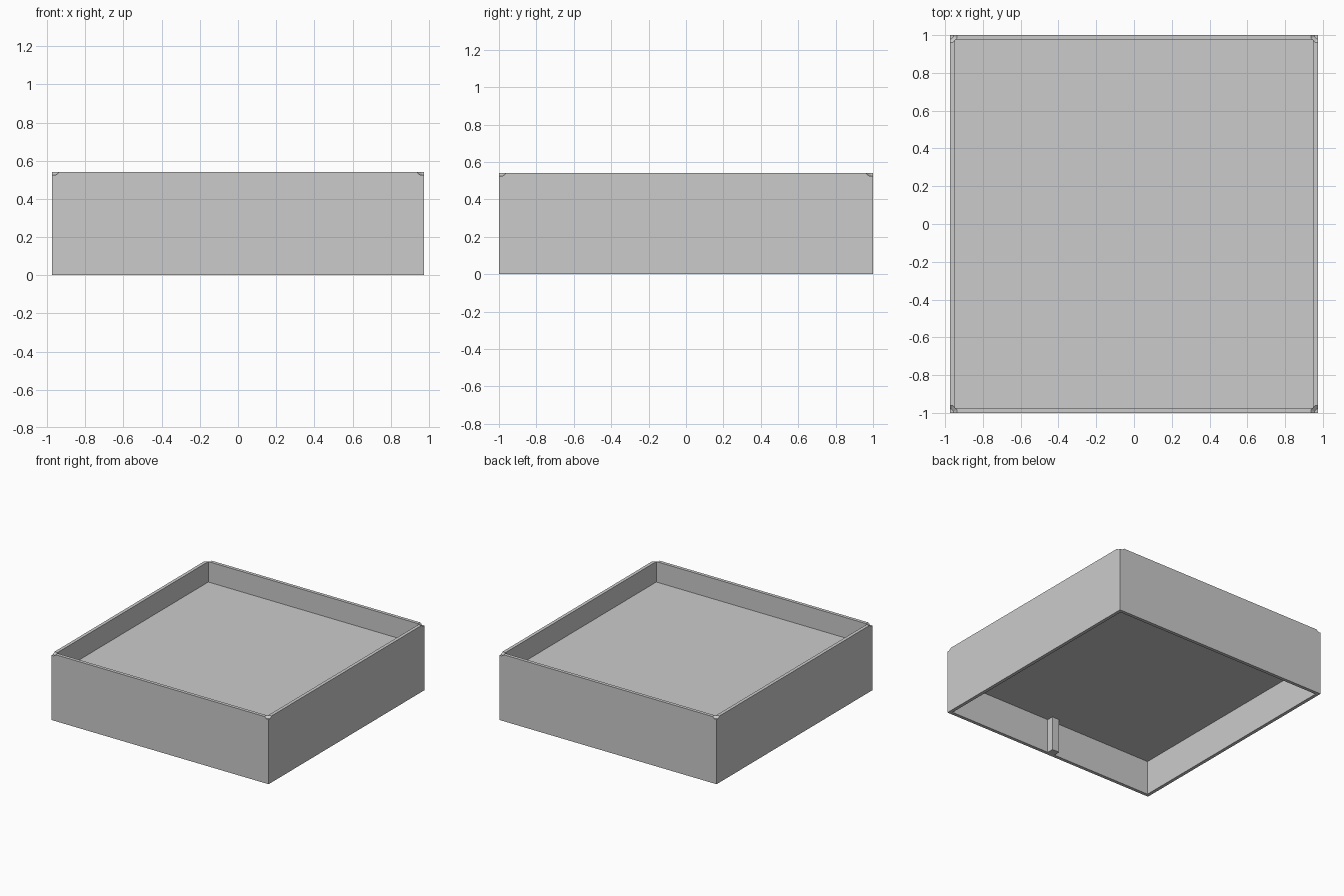
import bpy, math

cube = bpy.data.objects.get("Cube")
if cube:
    bpy.data.objects.remove(cube, do_unlink=True)

WIDTH, LENGTH, HEIGHT, WALL = 1.95, 2.0, 0.54, 0.027
FLOOR_TOP, FLOOR_UNDER = 0.374, 0.28

grey = bpy.data.materials.new("plain grey")
grey.use_nodes = True
colour = (0.6, 0.6, 0.6, 1)
grey.diffuse_color = colour
grey.node_tree.nodes["Principled BSDF"].inputs["Base Color"].default_value = colour


def box(name, size, x, y, low, high):
    bpy.ops.mesh.primitive_cube_add(size=1, location=(x, y, (low + high) / 2))
    ob = bpy.context.object
    ob.name = name
    ob.scale = (size[0], size[1], high - low)
    bpy.ops.object.transform_apply(location=True, rotation=False, scale=True)
    ob.data.materials.append(grey)
    return ob


def cut(target, cutter):
    mod = target.modifiers.new("cut", 'BOOLEAN')
    mod.operation = 'DIFFERENCE'
    mod.solver = 'EXACT'
    mod.object = cutter
    bpy.context.view_layer.objects.active = target
    bpy.ops.object.modifier_apply(modifier=mod.name)
    bpy.data.objects.remove(cutter, do_unlink=True)


# Tray body with a pocket above and below its floor
tray = box("tray_body", (WIDTH, LENGTH), 0, 0, 0, HEIGHT)
inner = (WIDTH - 2 * WALL, LENGTH - 2 * WALL)
cut(tray, box("upper_pocket", inner, 0, 0, FLOOR_TOP, HEIGHT + 0.1))
cut(tray, box("lower_pocket", inner, 0, 0, -0.1, FLOOR_UNDER))

# Shallow dished notches in the four top corners
for sx in (-1, 1):
    for sy in (-1, 1):
        bpy.ops.mesh.primitive_cone_add(
            vertices=8, radius1=0.022, radius2=0.062, depth=0.03,
            location=(sx * WIDTH / 2, sy * LENGTH / 2, HEIGHT),
            rotation=(0, 0, math.pi / 8))
        cut(tray, bpy.context.object)

# Locating rib inside the lower pocket, on the front wall
rib_depth = 0.055
box("locating_rib", (0.065, rib_depth + 0.01), -0.01,
    -LENGTH / 2 + WALL + (rib_depth - 0.01) / 2, 0, FLOOR_UNDER + 0.01)
